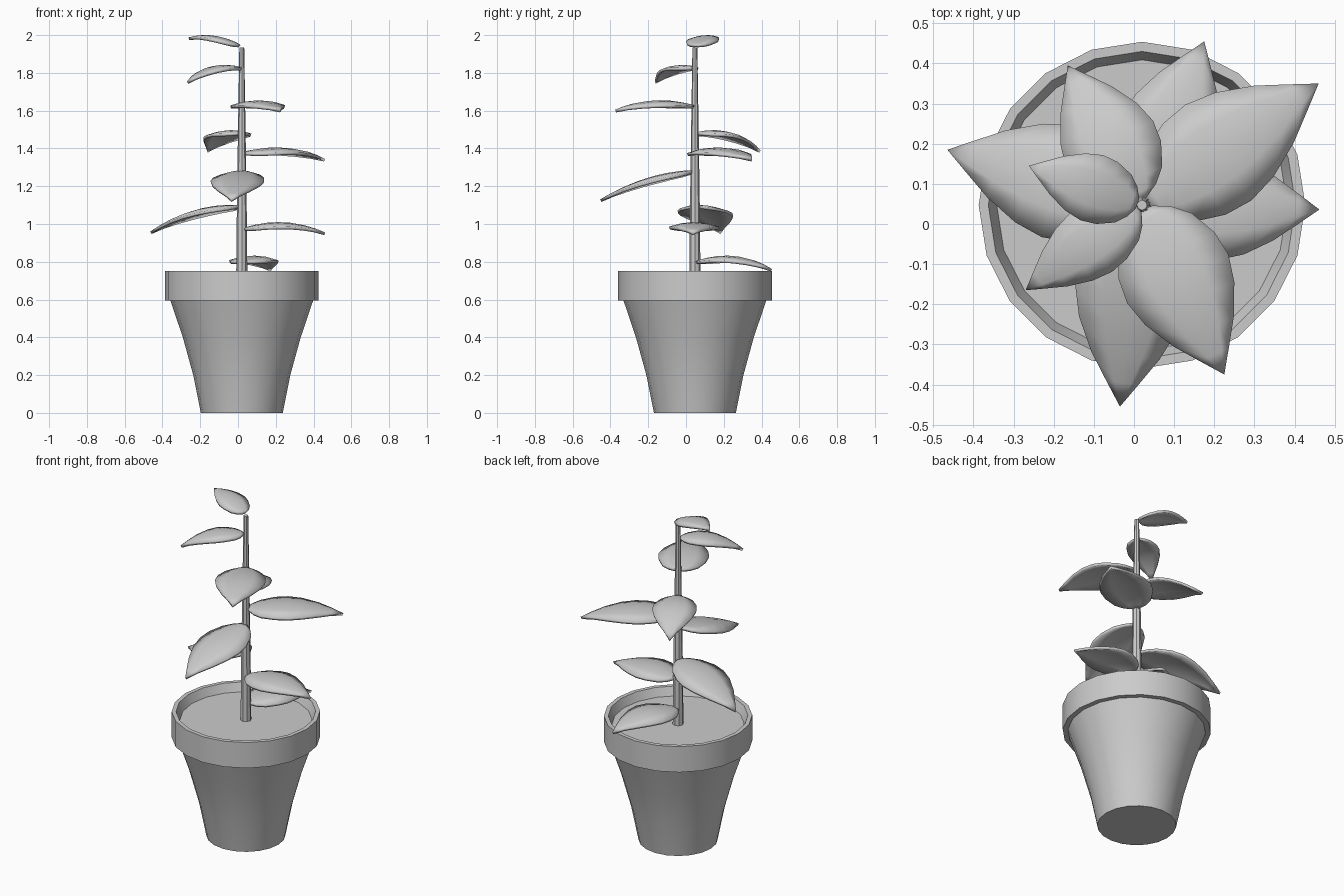
import bpy, math
from mathutils import Vector

cube = bpy.data.objects.get("Cube")
if cube:
    bpy.data.objects.remove(cube, do_unlink=True)

grey = bpy.data.materials.new("plain_grey")
grey.use_nodes = True
colour = (0.6, 0.6, 0.6, 1)
grey.diffuse_color = colour
grey.node_tree.nodes["Principled BSDF"].inputs["Base Color"].default_value = colour

CENTRE = Vector((0.02, 0.047, 0))


def add_object(name, verts, faces, angle=35):
    mesh = bpy.data.meshes.new(name)
    mesh.from_pydata(verts, [], faces)
    mesh.validate()
    mesh.materials.append(grey)
    obj = bpy.data.objects.new(name, mesh)
    bpy.context.collection.objects.link(obj)
    bpy.ops.object.select_all(action='DESELECT')
    obj.select_set(True)
    bpy.context.view_layer.objects.active = obj
    bpy.ops.object.shade_smooth_by_angle(angle=math.radians(angle))
    return obj


def lathe(name, profile, sides):
    """Spin (radius, height) points about the plant axis and cap both ends."""
    verts, faces = [], []
    for r, z in profile:
        for k in range(sides):
            a = math.tau * k / sides
            verts.append(CENTRE + Vector((r * math.cos(a), r * math.sin(a), z)))
    for i in range(len(profile) - 1):
        for k in range(sides):
            n = (k + 1) % sides
            a, b = i * sides, (i + 1) * sides
            faces.append((a + k, a + n, b + n, b + k))
    faces.append(tuple(reversed(range(sides))))
    last = (len(profile) - 1) * sides
    faces.append(tuple(range(last, last + sides)))
    return add_object(name, verts, faces)


# Leaf outline: (position along the leaf, share of full half width)
OUTLINE = [(0, .16), (.05, .46), (.13, .73), (.28, .95), (.42, 1),
           (.57, .88), (.74, .6), (.88, .28), (1, 0)]
ACROSS = [-1, -.5, 0, .5, 1]


def leaf(name, tip, half_width, z_base, z_mid, z_tip):
    """Cupped, arching leaf growing from the stem towards tip."""
    tip = Vector((tip[0], tip[1], 0))
    along = (tip - CENTRE).normalized()
    side = Vector((-along.y, along.x, 0))
    base = CENTRE + along * 0.012
    m = 0.45
    verts, faces = [], []
    for t, share in OUTLINE[:-1]:
        # parabola through the base, middle and tip heights
        z = (z_base * (t - m) * (t - 1) / m
             + z_mid * t * (t - 1) / (m * (m - 1))
             + z_tip * t * (t - m) / (1 - m))
        for s in ACROSS:
            p = base.lerp(tip, t) + side * (s * share * half_width)
            p.z = z - 0.18 * half_width * share * s * s
            verts.append(p)
    tip.z = z_tip
    verts.append(tip)
    n, rows = len(ACROSS), len(OUTLINE) - 1
    for i in range(rows - 1):
        for j in range(n - 1):
            a = i * n + j
            faces.append((a, a + n, a + n + 1, a + 1))
    for j in range(n - 1):
        a = (rows - 1) * n + j
        faces.append((a, rows * n, a + 1))
    obj = add_object(name, verts, faces)
    thick = obj.modifiers.new("thickness", 'SOLIDIFY')
    thick.thickness = 0.015
    thick.offset = -1
    # thickness must come before the smoothing modifier if there is one
    obj.modifiers.move(len(obj.modifiers) - 1, 0)


# Pot with rim, and the soil inside it
lathe("pot", [(.217, 0), (.257, .2), (.312, .4), (.378, .595), (.407, .595),
              (.407, .75), (.383, .75), (.36, .695)], 20)
lathe("soil", [(.355, .68), (.362, .70)], 20)

# Tapered stem
lathe("stem", [(.03, .69), (.026, 1.1), (.02, 1.5), (.013, 1.935)], 8)

# Leaves from lowest to highest: tip, half width, base / middle / tip height
LEAVES = [
    ((.175, .455), .128, .805, .832, .762),
    ((.462, .036), .132, .98, 1.01, .955),
    ((-.465, .185), .145, 1.1, 1.08, .96),
    ((-.035, -.455), .143, 1.285, 1.25, 1.13),
    ((.46, .35), .145, 1.38, 1.405, 1.345),
    ((-.165, .395), .123, 1.485, 1.49, 1.39),
    ((.225, -.375), .14, 1.63, 1.655, 1.605),
    ((-.27, -.165), .09, 1.83, 1.838, 1.755),
    ((-.262, .145), .086, 1.95, 1.995, 1.988),
]
for i, spec in enumerate(LEAVES, 1):
    leaf(f"leaf_{i}", *spec)
